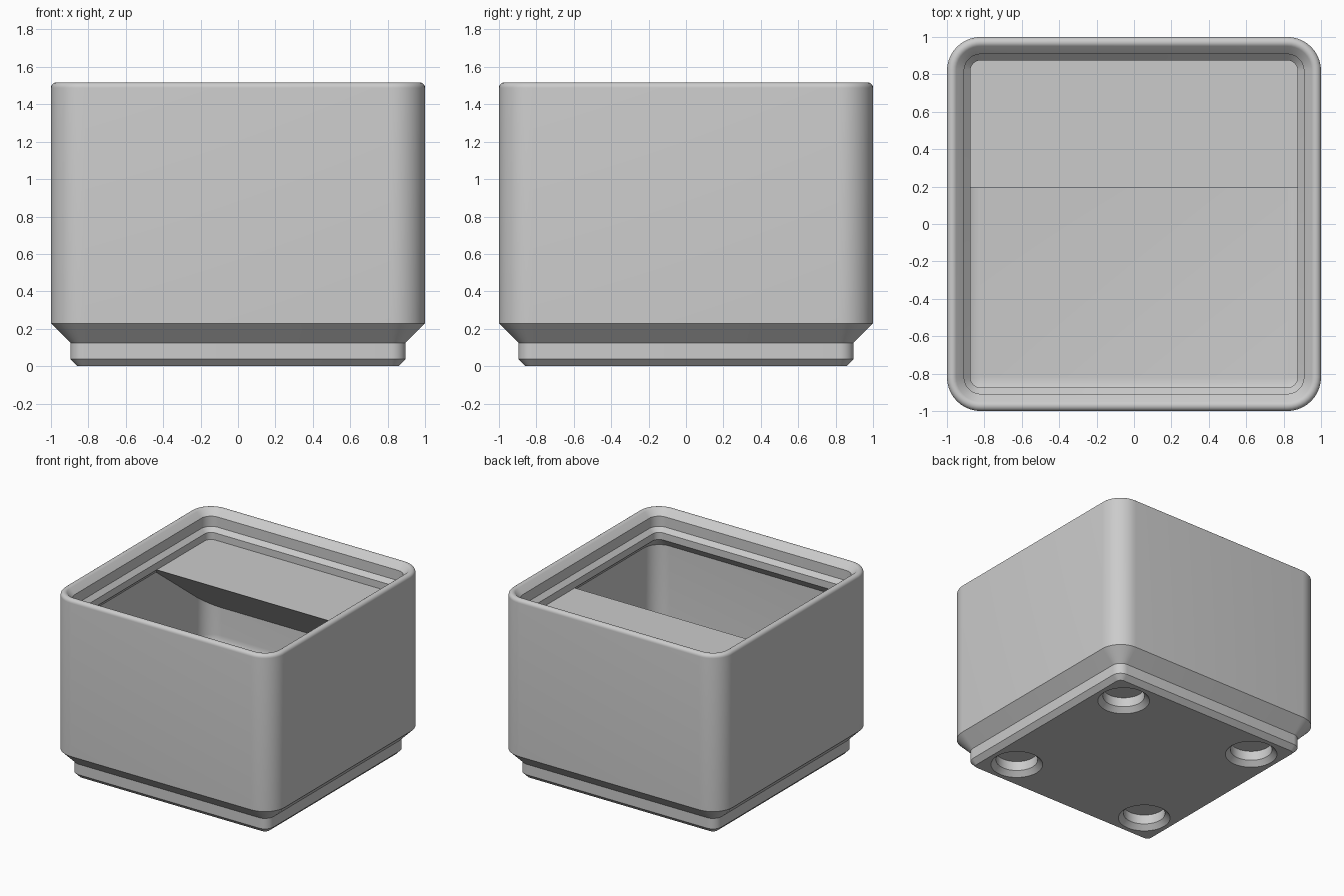
import bpy, bmesh
from math import sin, cos, pi

if "Cube" in bpy.data.objects:
    bpy.data.objects.remove(bpy.data.objects["Cube"], do_unlink=True)

CORNER = 0.181      # outer corner radius
WALL = 0.046        # wall thickness
LIP = 0.125         # lip inset at its narrowest
FLOOR = 0.345
TAB_Z = 1.291

grey = bpy.data.materials.new("light_grey")
grey.use_nodes = True
grey.diffuse_color = (0.6, 0.6, 0.6, 1)
grey.node_tree.nodes["Principled BSDF"].inputs["Base Color"].default_value = (0.6, 0.6, 0.6, 1)


def make_object(name, bm):
    bmesh.ops.recalc_face_normals(bm, faces=bm.faces)
    mesh = bpy.data.meshes.new(name)
    bm.to_mesh(mesh)
    bm.free()
    mesh.materials.append(grey)
    obj = bpy.data.objects.new(name, mesh)
    bpy.context.collection.objects.link(obj)
    return obj


def square_ring(bm, inset, z, steps=10):
    """Rounded square, concentric with the outer wall."""
    radius, centre = CORNER - inset, 1 - CORNER
    verts = []
    for quarter, (sx, sy) in enumerate([(1, 1), (-1, 1), (-1, -1), (1, -1)]):
        for i in range(steps + 1):
            a = (quarter + i / steps) * pi / 2
            verts.append(bm.verts.new((sx * centre + radius * cos(a),
                                       sy * centre + radius * sin(a), z)))
    return verts


def circle_ring(bm, x, y, radius, z, steps=40):
    return [bm.verts.new((x + radius * cos(2 * pi * i / steps),
                          y + radius * sin(2 * pi * i / steps), z)) for i in range(steps)]


def loft(bm, rings):
    """Closed solid through a chain of matching rings."""
    for low, high in zip(rings, rings[1:]):
        for i in range(len(low)):
            j = (i + 1) % len(low)
            bm.faces.new((low[i], low[j], high[j], high[i]))
    bm.faces.new(rings[0])
    bm.faces.new(rings[-1])


def cut(obj, cutter, operation):
    mod = obj.modifiers.new(operation.lower(), 'BOOLEAN')
    mod.operation, mod.object, mod.solver = operation, cutter, 'EXACT'
    bpy.context.view_layer.objects.active = obj
    bpy.ops.object.modifier_apply(modifier=mod.name)
    bpy.data.objects.remove(cutter, do_unlink=True)


# Bin body: stepped foot, outer wall, rounded stacking lip, inner wall, floor
profile = [(0.142, 0), (0.1036, 0.0386), (0.1036, 0.125), (0, 0.229)]
r = 0.029
profile += [(r - r * cos(a), 1.488 + r * sin(a)) for a in [pi * 0.75 * i / 9 for i in range(10)]]
profile += [(0.0916, 1.467), (0.0916, 1.383), (LIP, 1.349), (LIP, TAB_Z),
            (WALL, TAB_Z - LIP + WALL)]
f = 0.13
profile += [(WALL + f - f * cos(a), FLOOR + f - f * sin(a))
            for a in [pi / 2 * i / 8 for i in range(9)]]
bm = bmesh.new()
loft(bm, [square_ring(bm, inset, z) for inset, z in profile])
body = make_object("bin_body", bm)

# Four chamfered magnet holes under the foot
bm = bmesh.new()
for x in (-0.6265, 0.6265):
    for y in (-0.6265, 0.6265):
        loft(bm, [circle_ring(bm, x, y, radius, z) for radius, z in
                  [(0.205, -0.01), (0.157, 0.0386), (0.157, 0.116)]])
cut(body, make_object("hole_cutter", bm), 'DIFFERENCE')

# Label tab: wedge across the back, trimmed to the rounded inner corners
bm = bmesh.new()
section = [(0.195, TAB_Z), (0.99, TAB_Z), (0.99, TAB_Z - 0.614)]
loft(bm, [[bm.verts.new((x, y, z)) for y, z in section] for x in (-0.99, 0.99)])
tab = make_object("label_tab", bm)
bm = bmesh.new()
loft(bm, [square_ring(bm, WALL - 0.01, z) for z in (0.5, 1.4)])
cut(tab, make_object("tab_trimmer", bm), 'INTERSECT')

# Smooth curved areas, keep edges crisp
bpy.ops.object.select_all(action='DESELECT')
for obj in (body, tab):
    obj.select_set(True)
bpy.context.view_layer.objects.active = body
bpy.ops.object.shade_smooth_by_angle(angle=pi / 6)
